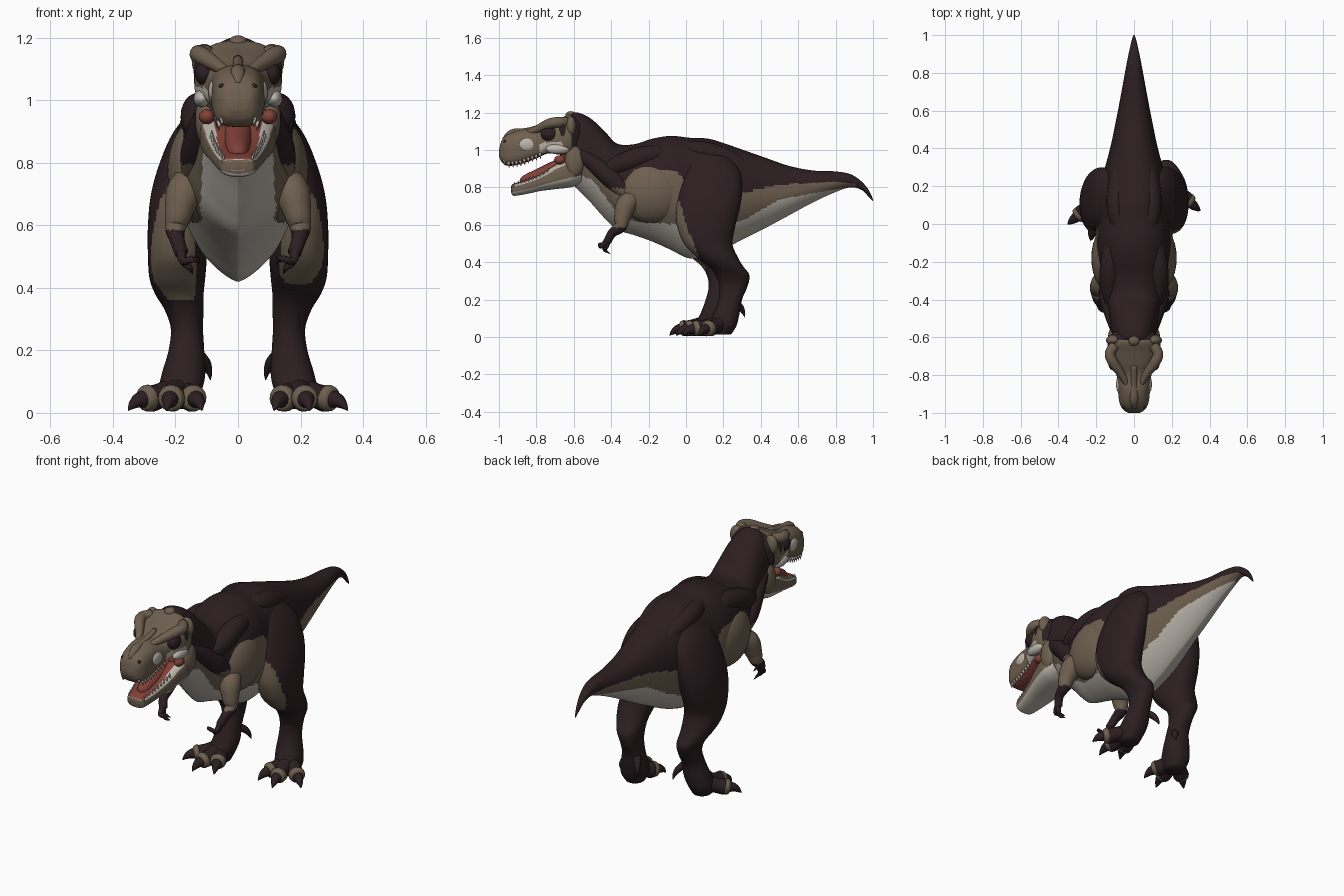
import bpy, bmesh
from math import sin, cos, pi
from mathutils import Vector

cube = bpy.data.objects.get("Cube")
if cube:
    bpy.data.objects.remove(cube, do_unlink=True)


def material(name, rgb):
    m = bpy.data.materials.new(name)
    m.use_nodes = True
    m.diffuse_color = (*rgb, 1)
    bsdf = m.node_tree.nodes["Principled BSDF"]
    bsdf.inputs["Base Color"].default_value = (*rgb, 1)
    bsdf.inputs["Roughness"].default_value = 0.8
    return m


MATS = [material("dark_brown", (.025, .013, .0155)), material("tan", (.155, .115, .078)),
        material("cream", (.5, .46, .41)), material("mouth_red", (.22, .052, .038))]
DARK, TAN, CREAM, RED = range(4)
SIDES = (("left", 1), ("right", -1))


def finish(name, bm, rule):
    """Write the mesh, colouring by a fixed index or by a rule(centre, normal)."""
    bmesh.ops.recalc_face_normals(bm, faces=bm.faces)
    bm.normal_update()
    for f in bm.faces:
        f.smooth = True
        f.material_index = rule(f.calc_center_median(), f.normal) if callable(rule) else rule
    me = bpy.data.meshes.new(name)
    bm.to_mesh(me)
    bm.free()
    for m in MATS:
        me.materials.append(m)
    ob = bpy.data.objects.new(name, me)
    bpy.context.collection.objects.link(ob)


def spline(rows, k):
    """Catmull-Rom resampling of tuples, k steps per span."""
    rows = [Vector(r) for r in rows]
    out = []
    for i in range(len(rows) - 1):
        a, b, c, d = rows[max(i - 1, 0)], rows[i], rows[i + 1], rows[min(i + 2, len(rows) - 1)]
        for s in range(k):
            t = s / k
            out.append(b + (c - a) * t / 2 + (a * 2 - b * 5 + c * 4 - d) * t * t / 2
                       + (b * 3 - a - c * 3 + d) * t ** 3 / 2)
    return out + [rows[-1]]


def lerp_table(table, y):
    for a, b in zip(table, table[1:]):
        if y <= b[0]:
            t = max(0, (y - a[0]) / (b[0] - a[0]))
            return [p + (q - p) * t for p, q in zip(a, b)]
    return table[-1]


def skin(name, rings, rule):
    bm = bmesh.new()
    vs = [[bm.verts.new(p) for p in ring] for ring in rings]
    n = len(vs[0])
    for a, b in zip(vs, vs[1:]):
        for i in range(n):
            bm.faces.new((a[i], a[(i + 1) % n], b[(i + 1) % n], b[i]))
    bm.faces.new(vs[0])
    bm.faces.new(vs[-1])
    finish(name, bm, rule)


def power(v, p):
    return abs(v) ** p * (1 if v > 0 else -1)


def loft_y(name, rows, rule, top=.85, low=1.5, n=120, k=10):
    """Rows of (y, top z, bottom z, half width)."""
    rings = []
    for y, zt, zb, w in spline(rows, k):
        ring = []
        for i in range(n):
            a = 2 * pi * (i + .5) / n
            p = top if sin(a) > 0 else low
            ring.append((w * power(cos(a), p), y, (zt + zb) / 2 + (zt - zb) / 2 * power(sin(a), min(1, p))))
        rings.append(ring)
    skin(name, rings, rule)


def tube(name, pts, rule, n=12, k=4):
    """Points of (x, y, z, radius) swept with round rings."""
    pts = spline(pts, k)
    rings = []
    for i, p in enumerate(pts):
        d = (pts[min(i + 1, len(pts) - 1)] - pts[max(i - 1, 0)]).to_3d().normalized()
        u = d.cross(Vector((1, .2, .1))).normalized()
        v = d.cross(u)
        rings.append([p.to_3d() + (u * cos(2 * pi * j / n) + v * sin(2 * pi * j / n)) * p[3] for j in range(n)])
    skin(name, rings, rule)


def blob(name, c, r, rule):
    bm = bmesh.new()
    bmesh.ops.create_uvsphere(bm, u_segments=28, v_segments=18, radius=1)
    for v in bm.verts:
        v.co = Vector(c) + v.co * Vector(r)
    finish(name, bm, rule)


# Body, neck and tail in one loft; bands of (y, dark above, cream below)
BANDS = [(-.66, 1.0, .9), (-.5, .92, .84), (-.38, .77, .68), (-.28, .89, .62), (-.05, .89, .6),
         (.1, .7, .55), (.3, .77, .62), (.5, .815, .735), (.8, .83, .79), (.9, .82, .8), (1, .72, .7)]


def body_rule(c, n):
    y, dark, cream = lerp_table(BANDS, c.y)
    return DARK if c.z > dark else CREAM if c.z < cream else TAN


loft_y("body", [
    (-.65, 1.15, .87, .08), (-.6, 1.2, .81, .112), (-.52, 1.175, .73, .125), (-.44, 1.105, .64, .14),
    (-.37, 1.035, .575, .16), (-.28, 1.03, .545, .185), (-.18, 1.06, .51, .2), (-.08, 1.075, .465, .205),
    (.02, 1.065, .42, .195), (.12, 1.06, .44, .19), (.22, 1.03, .48, .175), (.32, .995, .53, .148),
    (.42, .96, .58, .122), (.55, .915, .65, .095), (.68, .89, .72, .07), (.8, .885, .775, .048),
    (.88, .87, .8, .033), (.94, .83, .785, .02), (.98, .78, .745, .01), (1, .735, .725, .003)], body_rule)

# Skull and lower jaw
SKULL = [(-1, 1.0, .965, .03), (-.985, 1.05, .935, .055), (-.95, 1.085, .915, .076), (-.88, 1.11, .925, .085),
         (-.8, 1.115, .955, .092), (-.74, 1.14, .98, .115), (-.68, 1.165, .975, .136), (-.62, 1.19, .97, .138),
         (-.57, 1.165, 1.0, .11)]
JAW = [(-.935, .805, .775, .03), (-.92, .82, .755, .055), (-.85, .84, .765, .073), (-.78, .87, .78, .09),
       (-.7, .92, .79, .11), (-.62, .96, .8, .122), (-.56, .98, .82, .11)]


def skull_rule(c, n):
    if n.z < -.6 and c.y > -.96 and abs(c.x) < .08:
        return RED
    if c.y > -.615 and c.z > 1.02:
        return DARK
    return CREAM if -.78 < c.y < -.66 and c.z < 1.04 else TAN


def jaw_rule(c, n):
    if n.z > .5 and abs(c.x) < .05 + (c.y + .93) * .1 and c.y < -.6:
        return RED
    return CREAM if n.z < -.35 or n.z > .4 else TAN


loft_y("skull", SKULL, skull_rule, top=.8, low=.6, n=80, k=8)
loft_y("lower_jaw", JAW, jaw_rule, top=.55, low=.8, n=80, k=8)
blob("mouth_back", (0, -.645, .94), (.1, .035, .06), RED)
tube("tongue", [(0, -.885, .822, .012), (0, -.86, .832, .032), (0, -.76, .868, .044), (0, -.64, .93, .042)], RED, 20)
tube("nose_ridge", [(0, -.975, 1.05, .012), (0, -.93, 1.086, .024), (0, -.85, 1.1, .018),
                    (0, -.75, 1.13, .015)], TAN, 20)
blob("crown_knob", (0, -.615, 1.185), (.03, .03, .022), TAN)

for side, s in SIDES:
    tube(side + "_brow", [(s * .035, -.85, 1.09, .015), (s * .07, -.79, 1.113, .022), (s * .112, -.73, 1.14, .028),
                          (s * .127, -.685, 1.148, .028), (s * .1, -.64, 1.15, .027)], TAN, 20)
    blob(side + "_head_corner", (s * .108, -.615, 1.125), (.04, .028, .055), TAN)
    blob(side + "_eye_socket", (s * .107, -.73, 1.085), (.031, .046, .038), DARK)
    blob(side + "_temple_opening", (s * .124, -.657, 1.095), (.018, .022, .042), DARK)
    blob(side + "_snout_opening", (s * .077, -.848, 1.028), (.018, .046, .036), CREAM)
    blob(side + "_nostril", (s * .05, -.965, 1.045), (.012, .012, .009), DARK)
    blob(side + "_cheek", (s * .103, -.595, .94), (.034, .052, .085), TAN)
    blob(side + "_lip_pouch", (s * .116, -.685, 1.005), (.026, .065, .028), CREAM)
    blob(side + "_mouth_corner", (s * .1, -.675, .947), (.025, .03, .024), RED)
    # Teeth follow the jaw edges
    for i in range(10):
        y = -.97 + i * .021
        _, _, zb, w = lerp_table(SKULL, y)
        x = s * (w * .8)
        tube(f"{side}_upper_tooth_{i}", [(x, y, zb + .02, .009), (x, y + .004, zb - .012, .001)], CREAM, 6, 1)
        y = -.92 + i * .02
        _, zt, _, w = lerp_table(JAW, y)
        x = s * (w * .84)
        tube(f"{side}_lower_tooth_{i}", [(x, y, zt - .02, .008), (x, y + .003, zt + .01, .001)], CREAM, 6, 1)

# Ribs, shoulders, hip ridge and arms
for side, s in SIDES:
    blob(side + "_rib_flank", (s * .124, -.18, .775), (.102, .18, .168), TAN)
    tube(side + "_shoulder_blade", [(s * .105, -.42, .9, .045), (s * .122, -.34, .925, .056),
                                    (s * .125, -.26, .955, .058), (s * .12, -.16, .975, .05),
                                    (s * .1, -.06, .97, .03)], DARK, 24)
    tube(side + "_hip_ridge", [(s * .06, -.06, 1.01, .03), (s * .085, .04, 1.0, .05), (s * .09, .14, .98, .055),
                               (s * .08, .26, .94, .045), (s * .06, .36, .9, .03)], DARK, 24)
    tube(side + "_neck_muscle", [(s * .085, -.56, .98, .04), (s * .108, -.47, .91, .05),
                                 (s * .132, -.38, .83, .052), (s * .138, -.3, .76, .04)],
         lambda c, n: DARK if c.z > .795 else TAN, 24, 8)
    tube(side + "_arm", [(s * .15, -.25, .76, .04), (s * .172, -.315, .71, .056), (s * .19, -.34, .64, .045),
                         (s * .2, -.35, .59, .033), (s * .195, -.395, .555, .024), (s * .18, -.42, .51, .022)],
         lambda c, n: DARK if c.z < .585 else TAN, 20, 8)
    for i, (x, y, z) in enumerate(((.145, -.425, .445), (.125, -.45, .475))):
        tube(f"{side}_finger_{i}", [(s * .182, -.415, .525, .018), (s * .175, y, .485, .013),
                                    (s * (x + .01), y - .01, z + .02, .01), (s * x, y + .02, z, .001)], DARK)

# Legs: rows of (z, front y, back y, inner x, outer x)
LEG = [(.99, .04, .2, .05, .13), (.9, -.01, .28, .06, .205), (.8, -.035, .3, .08, .25), (.7, -.05, .29, .09, .278),
       (.6, -.05, .265, .1, .288), (.5, -.02, .24, .1, .288), (.43, .04, .26, .105, .283), (.38, .1, .285, .11, .265),
       (.33, .135, .315, .11, .235), (.27, .15, .3, .112, .215), (.2, .14, .265, .108, .222),
       (.12, .11, .25, .105, .245), (.06, .08, .235, .12, .255), (.012, .1, .205, .14, .235)]


def leg_rule(c, n):
    if abs(c.x) < .135:
        return DARK
    edge = lerp_table([(.36, .11), (.45, .06), (.6, .0), (.7, -.025), (.76, -.05)], c.z)[1]
    return TAN if .36 < c.z < .76 and c.y < edge else DARK


for side, s in SIDES:
    step = .035 * s   # one foot is slightly ahead of the other
    rings = []
    for z, yf, yb, xi, xo in spline(LEG, 8):
        dy = step * min(1, max(0, (.6 - z) / .4))
        rings.append([(s * ((xi + xo) / 2 + (xo - xi) / 2 * power(cos(2 * pi * j / 64), .88)),
                       dy + (yf + yb) / 2 + (yb - yf) / 2 * power(sin(2 * pi * j / 64), .92), z) for j in range(64)])
    skin(side + "_leg", rings, leg_rule)
    # Toes with pale cuffs and dark claws
    for i, (x, y) in enumerate(((.14, .05), (.215, .018), (.295, .08))):
        base, end = Vector((.185, .17, .06)), Vector((x, y, .045))
        d = (end - base).normalized()

        def at(t, z, r):
            p = end + d * t
            return (s * p.x, p.y + step, z, r)
        tube(f"{side}_toe_{i}", [(s * base.x, base.y + step, .08, .045), at(-.06, .055, .04),
                                 at(-.02, .045, .042), at(.005, .042, .03)], DARK, 16)
        tube(f"{side}_toe_cuff_{i}", [at(-.022, .05, .03), at(-.015, .048, .043), at(.008, .045, .038),
                                      at(.015, .044, .02)], TAN, 16)
        tube(f"{side}_claw_{i}", [at(0, .045, .03), at(.03, .04, .024), at(.055, .025, .014),
                                  at(.072, .008, .002)], DARK)
    tube(side + "_dewclaw", [(s * .13, .22 + step, .19, .02), (s * .105, .255 + step, .16, .018),
                             (s * .092, .272 + step, .13, .01), (s * .088, .28 + step, .105, .001)], DARK)
